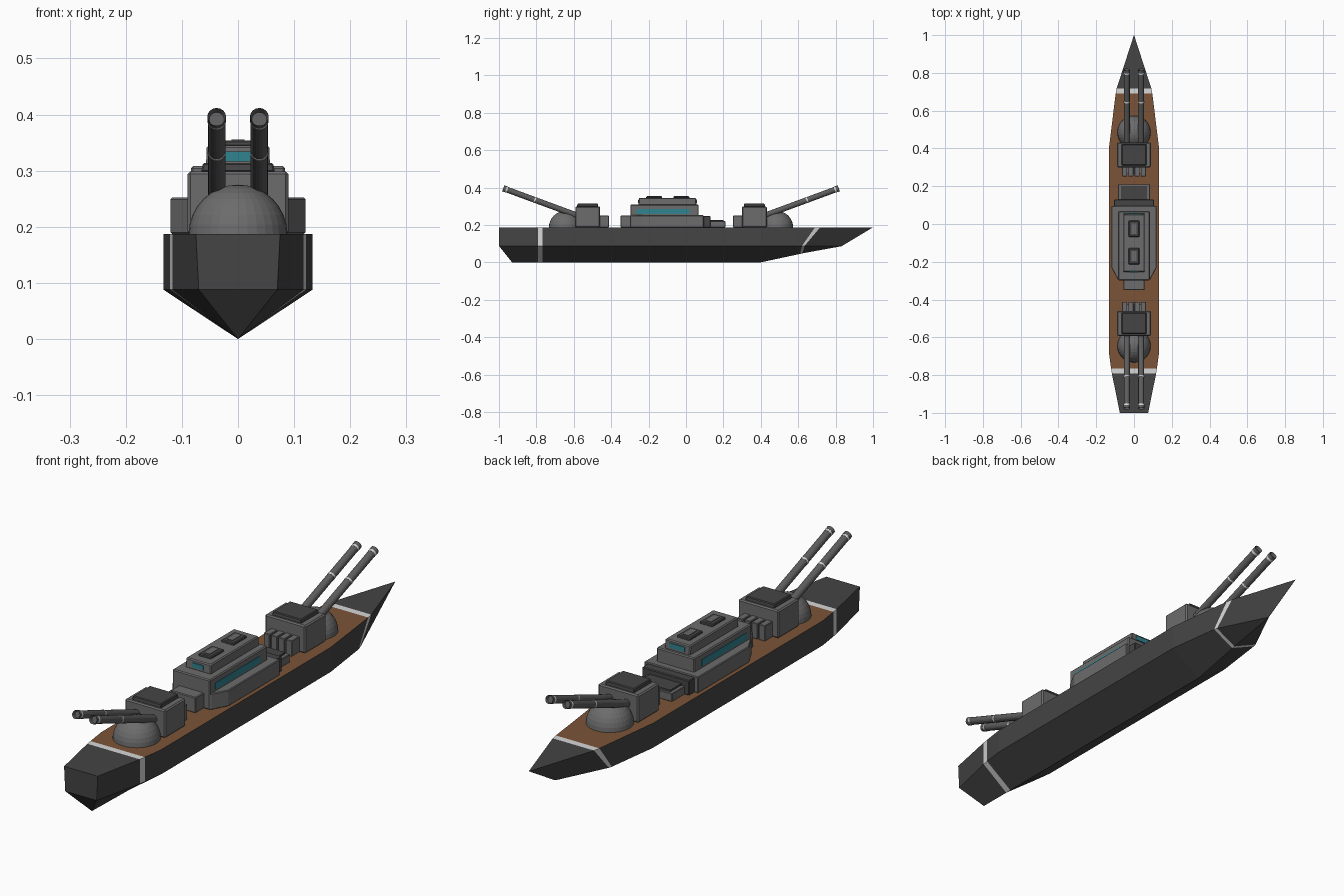
import bpy, bmesh, math
from mathutils import Vector

if "Cube" in bpy.data.objects:
    bpy.data.objects.remove(bpy.data.objects["Cube"])


def mat(name, r, g, b):
    m = bpy.data.materials.new(name)
    m.diffuse_color = (r, g, b, 1)
    m.use_nodes = True
    m.node_tree.nodes["Principled BSDF"].inputs["Base Color"].default_value = m.diffuse_color
    return m


HULL = mat("hull charcoal", .058, .058, .058)
WOOD = mat("deck brown", .20, .088, .038)
WHITE = mat("stripe light grey", .68, .68, .68)
GREY = mat("armour grey", .15, .15, .15)
DARK = mat("roof dark grey", .06, .06, .06)
TEAL = mat("window teal", .03, .23, .28)
BARREL = mat("barrel grey", .11, .11, .11)
DECK = .187


def finish(name, bm, *mats):
    bmesh.ops.recalc_face_normals(bm, faces=bm.faces)
    me = bpy.data.meshes.new(name)
    bm.to_mesh(me)
    bm.free()
    for m in mats:
        me.materials.append(m)
    ob = bpy.data.objects.new(name, me)
    bpy.context.collection.objects.link(ob)
    return ob


def prism(name, outline, z0, z1, m, bevel=0.0, top=1.0):
    """Extrude a plan outline from z0 to z1, optionally narrowing the top."""
    bm = bmesh.new()
    n = len(outline)
    cx = sum(p[0] for p in outline) / n
    cy = sum(p[1] for p in outline) / n
    lo = [bm.verts.new((x, y, z0)) for x, y in outline]
    hi = [bm.verts.new((cx + (x - cx) * top, cy + (y - cy) * top, z1)) for x, y in outline]
    bm.faces.new(lo)
    bm.faces.new(hi)
    for i in range(n):
        j = (i + 1) % n
        bm.faces.new((lo[i], lo[j], hi[j], hi[i]))
    if bevel:
        bmesh.ops.bevel(bm, geom=bm.edges[:], offset=bevel, segments=1, affect='EDGES')
    return finish(name, bm, m)


def box(name, x0, x1, y0, y1, z0, z1, m, bevel=0.0, top=1.0):
    return prism(name, [(x0, y0), (x1, y0), (x1, y1), (x0, y1)], z0, z1, m, bevel, top)


def tube(name, a, b, r, m, hole=0.0):
    """Cylinder between two points, with an optional recessed bore at b."""
    a, b = Vector(a), Vector(b)
    bm = bmesh.new()
    bmesh.ops.create_cone(bm, cap_ends=True, segments=16, radius1=r, radius2=r, depth=(b - a).length)
    if hole:
        cap = max(bm.faces, key=lambda f: f.calc_center_median().z)
        bmesh.ops.inset_region(bm, faces=[cap], thickness=r - hole)
        bmesh.ops.translate(bm, verts=cap.verts[:], vec=(0, 0, -.02))
    ob = finish(name, bm, m)
    ob.location = (a + b) / 2
    ob.rotation_euler = (b - a).to_track_quat('Z', 'Y').to_euler()
    return ob


# Hull stations: deck y, deck half width, chine y, chine half width, keel y, keel z
stations = [
    (-1.0, .075, -1.0, .070, -.93, 0),
    (-.792, .117, -.792, .117, -.792, 0),
    (-.766, .121, -.766, .121, -.766, 0),
    (-.68, .133, -.68, .133, -.68, 0),
    (.40, .133, .40, .133, .40, 0),
    (.690, .097, .620, .104, .610, .045),
    (.717, .092, .634, .100, .622, .048),
    (1.0, .0004, .835, .0004, .83, .086),
]
bm = bmesh.new()
rings = []
for dy, dw, cy, cw, ky, kz in stations:
    rings.append([bm.verts.new(p) for p in (
        (-dw, dy, DECK), (-cw, cy, .088), (0, ky, kz), (cw, cy, .088), (dw, dy, DECK))])
for i in range(len(rings) - 1):
    for k in range(5):
        a, b = rings[i], rings[i + 1]
        f = bm.faces.new((a[k], a[(k + 1) % 5], b[(k + 1) % 5], b[k]))
        if i in (1, 5):
            f.material_index = 2          # painted bands
        elif k == 4 and 2 <= i <= 4:
            f.material_index = 1          # wooden deck
s = rings[0]
bm.faces.new((s[0], s[1], s[3], s[4]))
bm.faces.new((s[1], s[2], s[3]))
bm.faces.new(rings[-1])
finish("hull", bm, HULL, WOOD, WHITE)


# Turrets, mirrored about the middle of the superstructure
def turret(label, sgn):
    def Y(d):
        return -.08 + sgn * d

    bm = bmesh.new()
    bmesh.ops.create_uvsphere(bm, u_segments=32, v_segments=16, radius=.088)
    bmesh.ops.bisect_plane(bm, geom=bm.verts[:] + bm.edges[:] + bm.faces[:],
                           plane_co=(0, 0, 0), plane_no=(0, 0, 1), clear_inner=True)
    finish(label + "_dome", bm, GREY).location = (0, Y(.565), DECK)
    box(label + "_house", -.09, .09, Y(.38), Y(.512), DECK, .299, GREY, .005)
    box(label + "_roof", -.066, .066, Y(.389), Y(.503), .297, .314, DARK, .003, .95)
    # Stepped ribs behind the house
    box(label + "_rib_back", -.06, .06, Y(.345), Y(.385), DECK, .235, GREY)
    for i in range(4):
        x = -.0495 + i * .033
        box(label + "_rib", x - .0135, x + .0135, Y(.332), Y(.385), DECK, .25, GREY, .002)
    # Twin barrels with light collars
    base, tip = Vector((0, Y(.49), .246)), Vector((0, Y(.897), .396))
    for x in (-.038, .038):
        off = Vector((x, 0, 0))

        def P(t):
            return base.lerp(tip, t) + off
        tube(label + "_barrel", P(0), P(.97), .0155, BARREL)
        tube(label + "_collar", P(.575), P(.592), .0165, WHITE)
        tube(label + "_muzzle_band", P(.945), P(.965), .0165, WHITE)
        tube(label + "_muzzle", P(.965), P(1), .0168, BARREL, .0115)


turret("bow_turret", 1)
turret("stern_turret", -1)

# Superstructure tiers
prism("lower_tier", [(-.12, .095), (-.12, -.23), (-.085, -.295), (.085, -.295), (.12, -.23), (.12, .095)],
      DECK, .252, GREY, .003)
box("middle_tier", -.084, .084, -.298, .068, DECK, .308, GREY, .004)
box("upper_tier", -.057, .057, -.255, .056, .305, .345, GREY, .004, .98)
box("front_step", -.056, .056, -.35, -.29, DECK, .25, GREY, .003)
box("rear_step", -.105, .105, .09, .13, DECK, .247, DARK, .003)
box("rear_house", -.085, .085, .125, .21, DECK, .220, GREY, .002)
box("rear_house_roof", -.07, .07, .13, .20, .219, .227, DARK)

# Window plates
for sx in (-1, 1):
    x0, x1 = sorted((sx * .080, sx * .0855))
    box("side_window", x0, x1, -.265, .02, .258, .285, TEAL)
box("front_window", -.024, .024, -.257, -.250, .316, .334, TEAL)
box("rear_window", -.034, .034, .050, .0575, .316, .335, TEAL)

# Roof vents: dark frame and pale slot
for y in (-.025, -.17):
    box("roof_vent", -.029, .029, y - .044, y + .044, .343, .354, DARK, .003, .94)
    box("vent_slot", -.012, .012, y - .027, y + .027, .350, .356, GREY)
